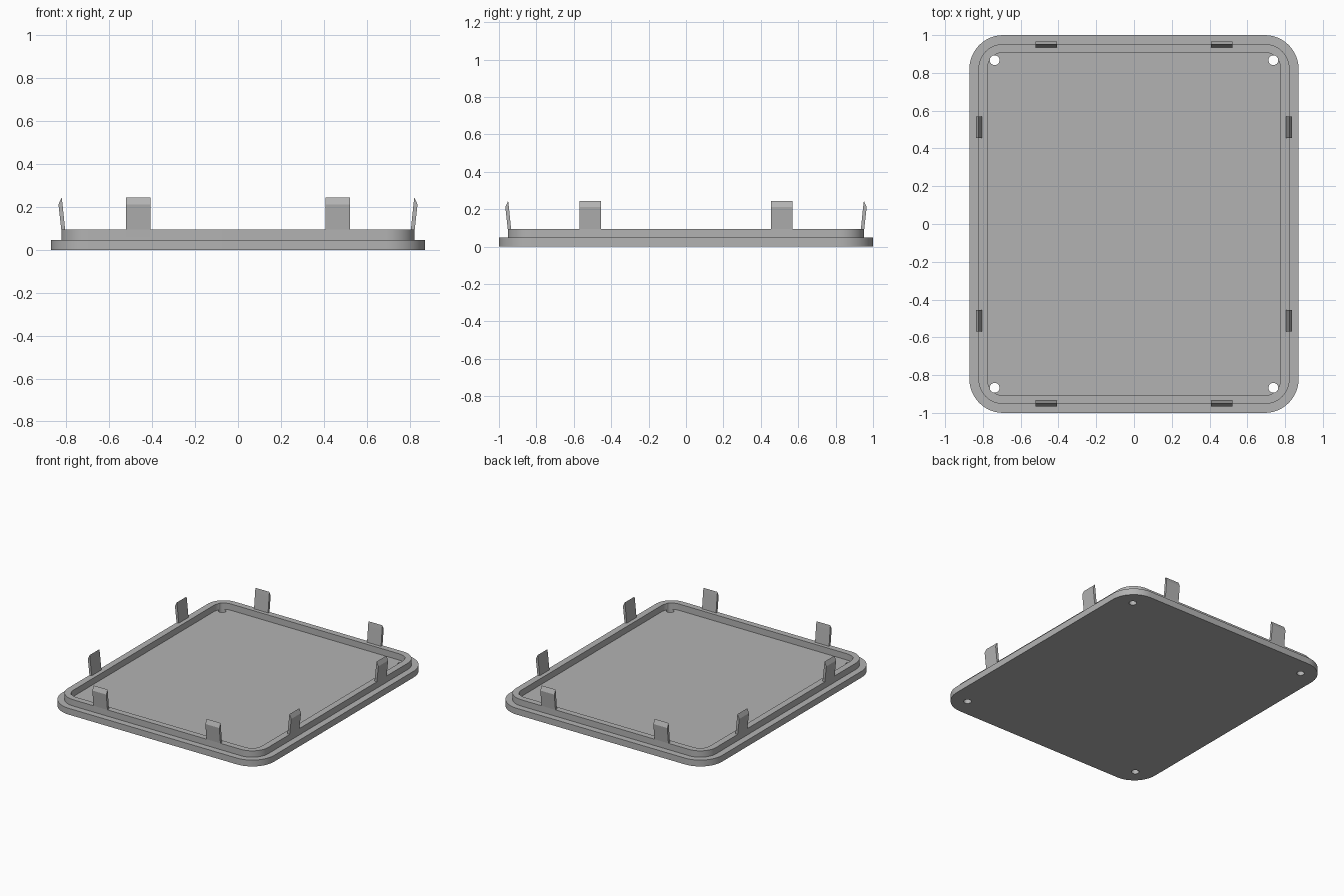
import bpy, bmesh, math
from mathutils import Matrix

if "Cube" in bpy.data.objects:
    bpy.data.objects.remove(bpy.data.objects["Cube"])

GREY = (0.45, 0.45, 0.45, 1)
grey = bpy.data.materials.new("mid grey plastic")
grey.use_nodes = True
grey.diffuse_color = GREY
grey.node_tree.nodes["Principled BSDF"].inputs["Base Color"].default_value = GREY


def finish(bm, name):
    bmesh.ops.recalc_face_normals(bm, faces=bm.faces)
    mesh = bpy.data.meshes.new(name)
    bm.to_mesh(mesh)
    bm.free()
    mesh.materials.append(grey)
    obj = bpy.data.objects.new(name, mesh)
    bpy.context.collection.objects.link(obj)
    return obj


def rounded_loop(bm, hx, hy, r, z, steps=12):
    verts = []
    for q, (sx, sy) in enumerate([(1, 1), (-1, 1), (-1, -1), (1, -1)]):
        for i in range(steps + 1):
            a = math.pi / 2 * (q + i / steps)
            verts.append(bm.verts.new((sx * (hx - r) + r * math.cos(a),
                                       sy * (hy - r) + r * math.sin(a), z)))
    return verts


# Cover: base plate, raised rim and recessed floor as one lofted solid
PLATE_TOP, RIM_TOP, FLOOR = 0.047, 0.094, 0.047
bm = bmesh.new()
loops = [rounded_loop(bm, *p) for p in [
    (0.872, 1.0, 0.18, 0),
    (0.872, 1.0, 0.18, PLATE_TOP),
    (0.824, 0.953, 0.132, PLATE_TOP),
    (0.824, 0.953, 0.132, RIM_TOP),
    (0.776, 0.908, 0.084, RIM_TOP),
    (0.776, 0.908, 0.084, FLOOR)]]
for low, high in zip(loops, loops[1:]):
    for i in range(len(low)):
        j = (i + 1) % len(low)
        bm.faces.new((low[i], low[j], high[j], high[i]))
bm.faces.new(loops[0])
bm.faces.new(loops[-1])
cover = finish(bm, "cover_plate")

# Screw holes through the four corners
bm = bmesh.new()
for sx in (-1, 1):
    for sy in (-1, 1):
        bmesh.ops.create_cone(bm, cap_ends=True, segments=24, radius1=0.026,
                              radius2=0.026, depth=0.5,
                              matrix=Matrix.Translation((sx * 0.738, sy * 0.867, 0)))
cutter = finish(bm, "screw_hole_cutter")
cutter.hide_render = True
cut = cover.modifiers.new("screw_holes", 'BOOLEAN')
cut.operation = 'DIFFERENCE'
cut.solver = 'EXACT'
cut.object = cutter
bpy.context.view_layer.objects.active = cover
cover.select_set(True)
bpy.ops.object.modifier_apply(modifier=cut.name)
bpy.data.objects.remove(cutter)
bpy.ops.object.shade_smooth_by_angle(angle=math.radians(30))

# Snap clips: (offset from rim face, height), leaning outward with a bevelled tip
CLIP = [(-0.018, 0.06), (0, 0.06), (0, 0.094), (0.013, 0.212),
        (-0.002, 0.244), (-0.006, 0.212), (-0.018, 0.094)]


def snap_clip(name, reach, centre, angle, width=0.115):
    bm = bmesh.new()
    ends = [[bm.verts.new((reach + u, centre + s * width / 2, z)) for u, z in CLIP]
            for s in (-1, 1)]
    for i in range(len(CLIP)):
        j = (i + 1) % len(CLIP)
        bm.faces.new((ends[0][i], ends[0][j], ends[1][j], ends[1][i]))
    for end in ends:
        bm.faces.new(end)
    bmesh.ops.rotate(bm, verts=bm.verts, matrix=Matrix.Rotation(angle, 3, 'Z'))
    finish(bm, name)


SIDES = [("left", 0.824, 0.512), ("back", 0.953, 0.465),
         ("right", 0.824, 0.512), ("front", 0.953, 0.465)]
for k, (side, reach, offset) in enumerate(SIDES):
    for n, s in enumerate((-1, 1), 1):
        snap_clip(f"{side}_snap_clip_{n}", reach, s * offset, k * math.pi / 2)
